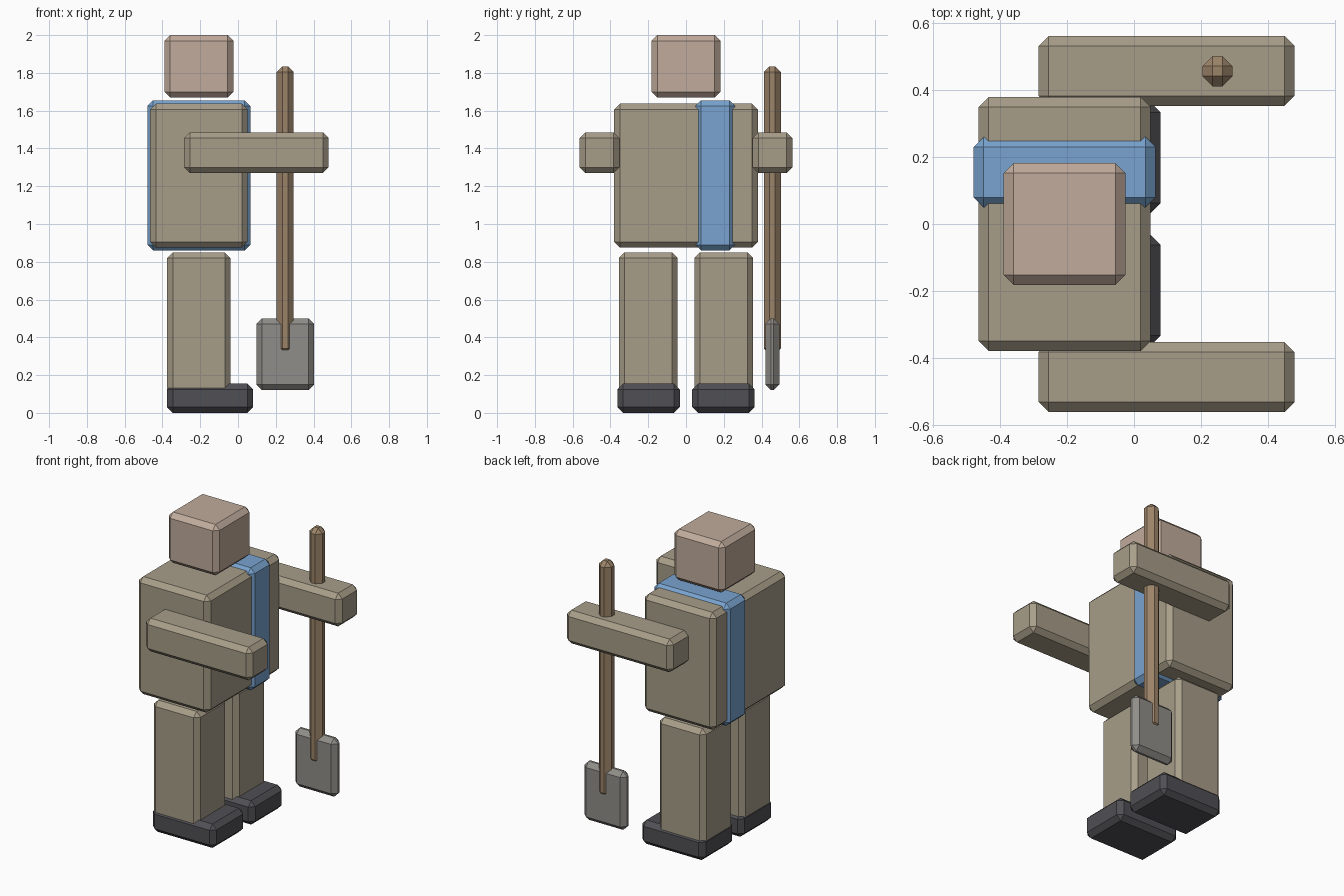
import bpy

if "Cube" in bpy.data.objects:
    bpy.data.objects.remove(bpy.data.objects["Cube"])


def material(name, rgb):
    m = bpy.data.materials.new(name)
    m.diffuse_color = (*rgb, 1)
    m.use_nodes = True
    m.node_tree.nodes["Principled BSDF"].inputs["Base Color"].default_value = m.diffuse_color
    return m


CLOTH = material("cloth", (0.39, 0.34, 0.25))
SKIN = material("skin", (0.53, 0.41, 0.33))
BLUE = material("blue", (0.19, 0.37, 0.63))
LEATHER = material("leather", (0.08, 0.08, 0.09))
WOOD = material("wood", (0.33, 0.23, 0.14))
STEEL = material("steel", (0.28, 0.27, 0.25))


def block(name, x, y, z, mat, bevel=0.03):
    """Chamfered box from (min, max) ranges."""
    ranges = (x, y, z)
    bpy.ops.mesh.primitive_cube_add(size=1, location=[(a + b) / 2 for a, b in ranges])
    ob = bpy.context.object
    ob.name = name
    ob.scale = [b - a for a, b in ranges]
    bpy.ops.object.transform_apply(location=False, rotation=False, scale=True)
    mod = ob.modifiers.new("chamfer", 'BEVEL')
    mod.width = bevel
    mod.segments = 1
    ob.data.materials.append(mat)
    return ob


# Head, torso and sash
block("head", (-0.39, -0.025), (-0.182, 0.182), (1.67, 2.0), SKIN)
block("torso", (-0.465, 0.05), (-0.38, 0.38), (0.875, 1.637), CLOTH)
block("sash", (-0.48, 0.065), (0.05, 0.26), (0.86, 1.655), BLUE)

# Paired limbs
for side, s in (("left", -1), ("right", 1)):
    def span(a, b):
        return tuple(sorted((s * a, s * b)))
    block(side + "_arm", (-0.285, 0.48), span(0.353, 0.563), (1.27, 1.485), CLOTH)
    block(side + "_leg", (-0.375, -0.04), span(0.045, 0.355), (0.1, 0.85), CLOTH)
    block(side + "_shoe", (-0.375, 0.08), span(0.033, 0.363), (0.0, 0.155), LEATHER)

# Shovel
block("shovel_handle", (0.205, 0.295), (0.412, 0.502), (0.31, 1.835), WOOD)
block("shovel_blade", (0.097, 0.403), (0.42, 0.494), (0.12, 0.5), STEEL)
